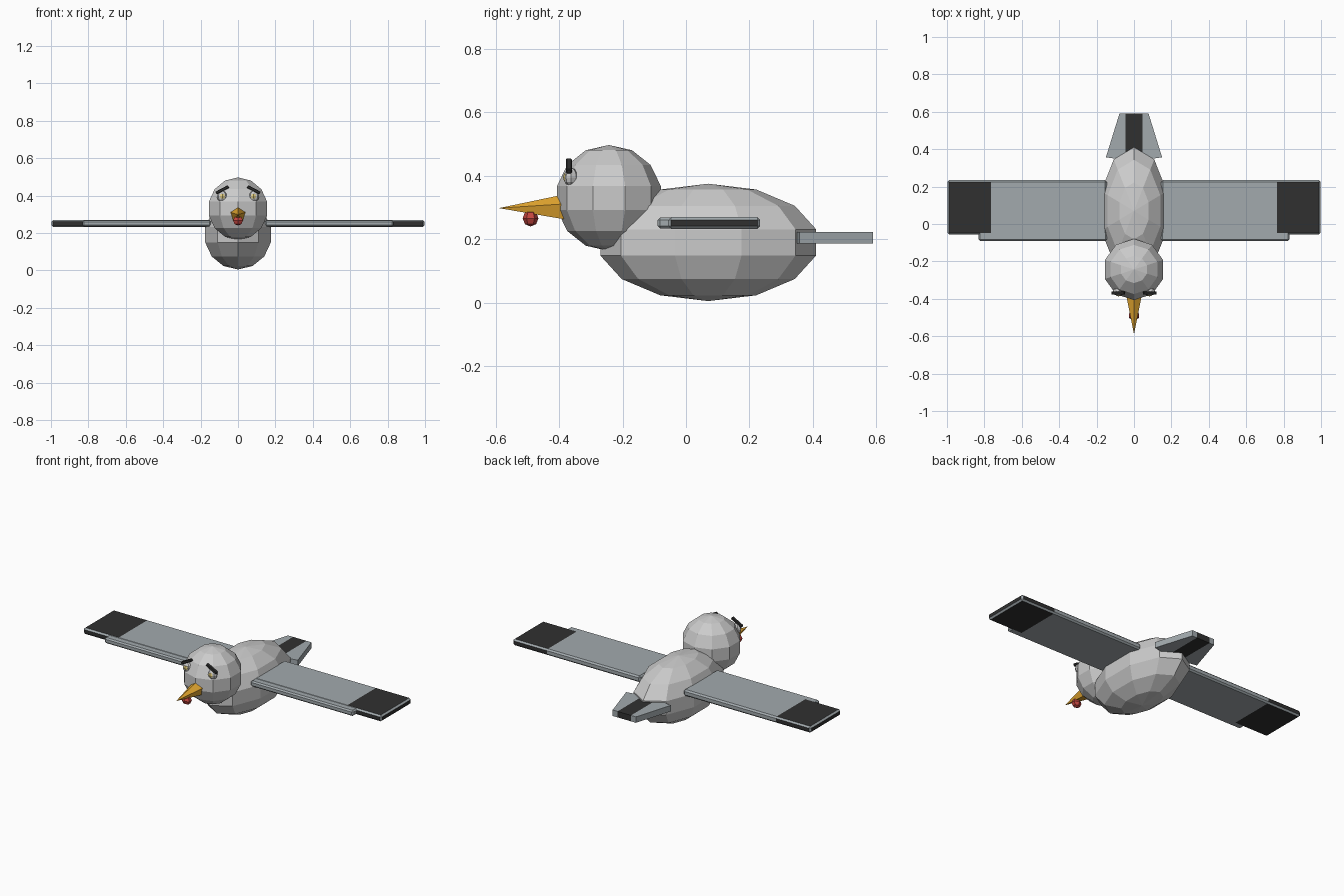
import bpy, bmesh
from math import radians
from mathutils import Matrix, Vector

if "Cube" in bpy.data.objects:
    bpy.data.objects.remove(bpy.data.objects["Cube"])


def material(name, rgb):
    m = bpy.data.materials.new(name)
    m.diffuse_color = (*rgb, 1)
    m.use_nodes = True
    m.node_tree.nodes["Principled BSDF"].inputs["Base Color"].default_value = m.diffuse_color
    return m


FEATHER = material("feather", (0.36, 0.40, 0.42))
DARK = material("dark", (0.03, 0.03, 0.03))
GOLD = material("gold", (0.80, 0.40, 0.03))
RED = material("red", (0.55, 0.06, 0.05))
IRIS = material("iris", (0.75, 0.60, 0.20))


def finish(bm, name, *mats):
    bmesh.ops.recalc_face_normals(bm, faces=bm.faces)
    me = bpy.data.meshes.new(name)
    bm.to_mesh(me)
    bm.free()
    for m in mats:
        me.materials.append(m)
    ob = bpy.data.objects.new(name, me)
    bpy.context.collection.objects.link(ob)
    return ob


def ball(name, loc, radii, segs, rings, *mats):
    bm = bmesh.new()
    bmesh.ops.create_uvsphere(bm, u_segments=segs, v_segments=rings, radius=1)
    # keep a column of vertices on the y axis
    if not any(abs(v.co.x) < 1e-4 and v.co.y > 0.5 for v in bm.verts):
        bmesh.ops.rotate(bm, verts=bm.verts, matrix=Matrix.Rotation(radians(90), 3, 'Z'))
    bmesh.ops.scale(bm, vec=radii, verts=bm.verts)
    bmesh.ops.translate(bm, vec=loc, verts=bm.verts)
    return finish(bm, name, *mats)


def slab(lo, hi, bevel=0.0):
    bm = bmesh.new()
    lo, hi = Vector(lo), Vector(hi)
    bmesh.ops.create_cube(bm, size=1)
    bmesh.ops.scale(bm, vec=hi - lo, verts=bm.verts)
    bmesh.ops.translate(bm, vec=(lo + hi) / 2, verts=bm.verts)
    if bevel:
        bmesh.ops.bevel(bm, geom=bm.edges[:], offset=bevel, segments=1,
                        affect='EDGES', profile=0.5)
    return bm


def mirror_x(bm, side):
    bmesh.ops.scale(bm, vec=(side, 1, 1), verts=bm.verts)


# Body and head
ball("body", (0, 0.07, 0.19), (0.189, 0.349, 0.185), 10, 7)
ball("head", (0, -0.243, 0.33), (0.168, 0.168, 0.167), 10, 7)

# Beak: five-sided cone pointing forward
bm = bmesh.new()
bmesh.ops.create_cone(bm, cap_ends=True, segments=5, radius1=0.044, radius2=0, depth=0.21,
                      matrix=Matrix.Translation((0, -0.485, 0.298)) @ Matrix.Rotation(radians(90), 4, 'X'))
beak_top = max(v.co.z for v in bm.verts)
if beak_top < 0.341:  # turn a corner to the top
    c = Vector((0, 0, 0.298))
    v = max((v for v in bm.verts if v.co.y > -0.5), key=lambda v: v.co.z)
    ang = Vector((v.co.x, v.co.z - 0.298)).angle_signed(Vector((0, 1)))
    bmesh.ops.rotate(bm, cent=c, verts=bm.verts, matrix=Matrix.Rotation(ang, 3, 'Y'))
finish(bm, "beak", GOLD)

# Wattle under the beak
ball("wattle", (0, -0.49, 0.266), (0.03, 0.025, 0.026), 6, 4, RED)

for side, tag in ((-1, "right"), (1, "left")):
    # Eye, iris and brow
    ball("eye_" + tag, (side * 0.085, -0.362, 0.395), (0.028, 0.023, 0.03), 8, 6)
    ball("iris_" + tag, (side * 0.083, -0.376, 0.396), (0.015, 0.012, 0.016), 6, 4, IRIS)
    bm = slab((-0.038, -0.009, -0.008), (0.038, 0.009, 0.008), 0.003)
    bmesh.ops.rotate(bm, verts=bm.verts, matrix=Matrix.Rotation(radians(side * 28), 3, 'Y'))
    bmesh.ops.translate(bm, vec=(side * 0.084, -0.369, 0.431), verts=bm.verts)
    finish(bm, "brow_" + tag, DARK)

    # Wing with dark tip panels and pale bevelled rim
    bm = slab((0.145, -0.056, 0.232), (0.997, 0.234, 0.270), 0.009)
    bmesh.ops.bisect_plane(bm, geom=bm.verts[:] + bm.edges[:] + bm.faces[:],
                           plane_co=(0.765, 0, 0), plane_no=(1, 0, 0))
    bm.normal_update()
    for f in bm.faces:
        flat = max(abs(n) for n in f.normal) > 0.99
        f.material_index = int(flat and f.calc_center_median().x > 0.77)
    mirror_x(bm, side)
    finish(bm, "wing_" + tag, FEATHER, DARK)

    # Leading edge of the wing
    bm = slab((0.145, -0.090, 0.234), (0.832, -0.03, 0.268), 0.008)
    mirror_x(bm, side)
    finish(bm, "wing_front_edge_" + tag, FEATHER)

    # Outer tail feather
    bm = bmesh.new()
    outline = ((0.045, 0.34), (0.15, 0.357), (0.078, 0.59), (0.045, 0.59))
    face = bm.faces.new([bm.verts.new((x, y, 0.187)) for x, y in outline])
    ext = bmesh.ops.extrude_face_region(bm, geom=[face], use_keep_orig=True)
    bmesh.ops.translate(bm, vec=(0, 0, 0.036),
                        verts=[g for g in ext["geom"] if isinstance(g, bmesh.types.BMVert)])
    mirror_x(bm, side)
    finish(bm, "tail_side_" + tag, FEATHER)

# Dark middle tail feather
finish(slab((-0.045, 0.34, 0.187), (0.045, 0.59, 0.223)), "tail_middle", DARK)
